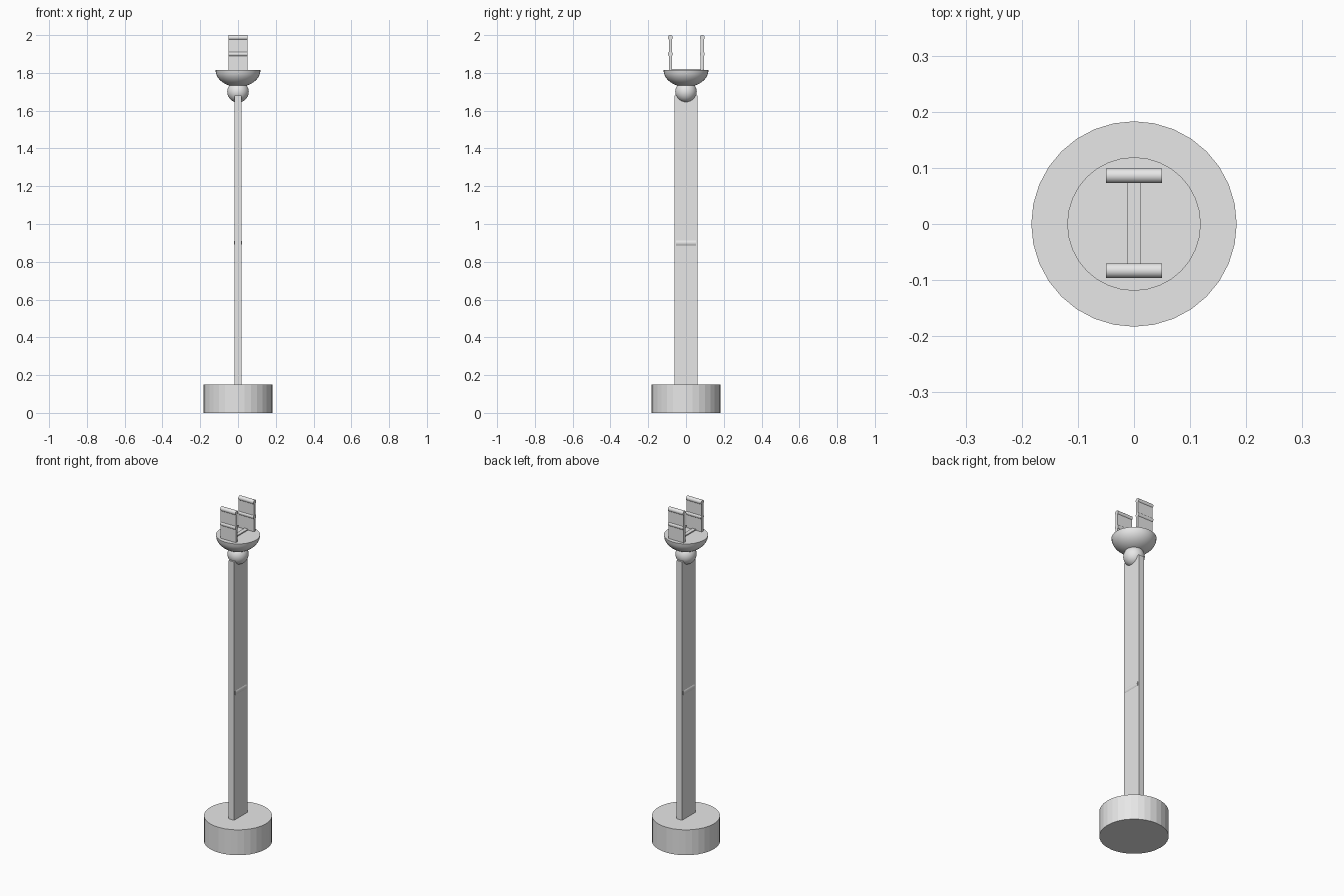
import bpy, math

if "Cube" in bpy.data.objects:
    bpy.data.objects.remove(bpy.data.objects["Cube"])

grey = bpy.data.materials.new("plain grey")
grey.diffuse_color = (0.8, 0.8, 0.8, 1)
grey.use_nodes = True
grey.node_tree.nodes["Principled BSDF"].inputs["Base Color"].default_value = grey.diffuse_color

def finish(name, smooth=False):
    o = bpy.context.object
    o.name = name
    bpy.ops.object.transform_apply(location=False, rotation=True, scale=True)
    o.data.materials.append(grey)
    if smooth:
        bpy.ops.object.shade_smooth_by_angle(angle=math.radians(35))
    return o

def box(name, center, size):
    bpy.ops.mesh.primitive_cube_add(size=1, location=center)
    bpy.context.object.scale = size
    return finish(name)

def cyl(name, center, r, length, rot=(0, 0, 0), sides=32, smooth=False):
    bpy.ops.mesh.primitive_cylinder_add(vertices=sides, radius=r, depth=length,
                                        location=center, rotation=rot)
    return finish(name, smooth)

# Base and flat post
cyl("base", (0, 0, 0.075), 0.183, 0.15)
box("post", (0, 0, 0.91), (0.036, 0.124, 1.54))

# Pin through the middle of the post
cyl("pin", (0, 0, 0.9), 0.022, 0.105, (math.pi / 2, 0, 0), smooth=True)

# Ball joint
bpy.ops.mesh.primitive_uv_sphere_add(segments=32, ring_count=16, radius=0.057, location=(0, 0, 1.7))
finish("ball", True)

# Closed bowl: lathe of a half ellipse
N, rings, R, H, top = 32, 8, 0.119, 0.088, 1.814
verts, faces = [(0, 0, top - H)], []
for i in range(1, rings + 1):
    t = i / rings * math.pi / 2
    for j in range(N):
        a = 2 * math.pi * j / N
        verts.append((R * math.sin(t) * math.cos(a), R * math.sin(t) * math.sin(a), top - H * math.cos(t)))
for j in range(N):
    k = (j + 1) % N
    faces.append((0, 1 + k, 1 + j))
    for i in range(rings - 1):
        b = 1 + i * N
        faces.append((b + j, b + k, b + N + k, b + N + j))
faces.append(tuple(1 + (rings - 1) * N + j for j in range(N)))
me = bpy.data.meshes.new("bowl")
me.from_pydata(verts, [], faces)
bowl = bpy.data.objects.new("bowl", me)
bpy.context.collection.objects.link(bowl)
bpy.ops.object.select_all(action='DESELECT')
bowl.select_set(True)
bpy.context.view_layer.objects.active = bowl
finish("bowl", True)

# Cross bar on the bowl and two upright plates with rolled ribs
box("cross_bar", (0, 0.0015, 1.812), (0.023, 0.155, 0.016))
for side, y in (("back", 0.086), ("front", -0.083)):
    box(side + "_plate", (0, y, 1.898), (0.1, 0.016, 0.184))
    for n, z in (("lower", 1.9), ("upper", 1.987)):
        cyl(f"{side}_{n}_rib", (0, y, z), 0.013, 0.1, (0, math.pi / 2, 0), smooth=True)
